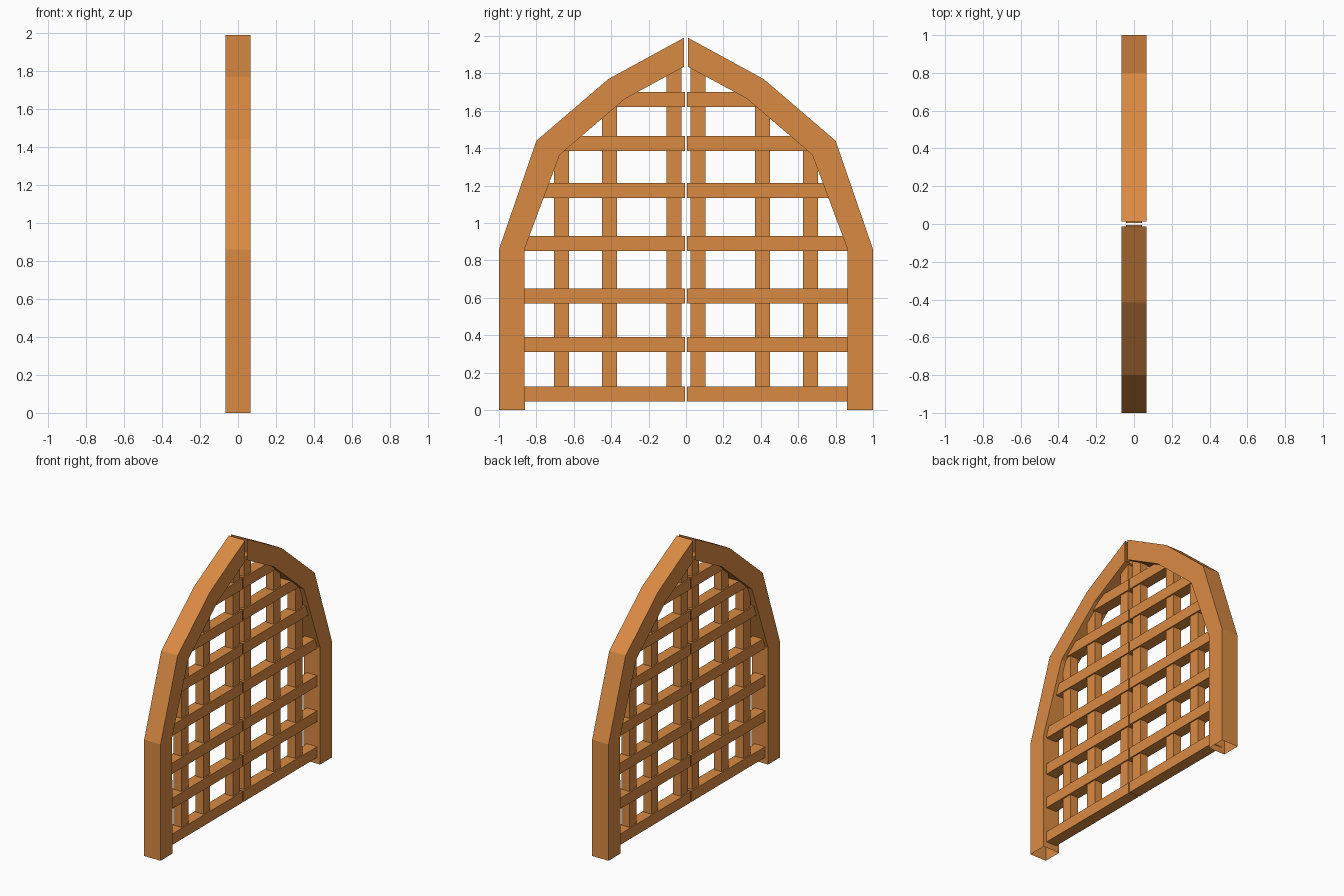
import bpy, bmesh

if "Cube" in bpy.data.objects:
    bpy.data.objects.remove(bpy.data.objects["Cube"])

wood = bpy.data.materials.new("warm_wood")
wood.diffuse_color = (0.70, 0.255, 0.055, 1)
wood.use_nodes = True
wood.node_tree.nodes["Principled BSDF"].inputs["Base Color"].default_value = wood.diffuse_color


def finish(bm, name):
    """Turn a bmesh into a wooden object mirrored to the other gate leaf."""
    bmesh.ops.recalc_face_normals(bm, faces=bm.faces)
    mesh = bpy.data.meshes.new(name)
    bm.to_mesh(mesh)
    bm.free()
    mesh.materials.append(wood)
    obj = bpy.data.objects.new(name, mesh)
    bpy.context.collection.objects.link(obj)
    mod = obj.modifiers.new("other_leaf", 'MIRROR')
    mod.use_axis = (False, True, False)
    mod.use_mirror_merge = False
    return obj


def bar(name, half_x, y0, y1, z0, z1):
    bm = bmesh.new()
    bmesh.ops.create_cube(bm, size=1)
    for v in bm.verts:
        v.co = (v.co.x * 2 * half_x,
                y1 if v.co.y > 0 else y0,
                z1 if v.co.z > 0 else z0)
    return finish(bm, name)


# Arched frame: outer and inner outlines joined as an open-ended square tube
outer = [(1.0, 0), (1.0, 0.86), (0.80, 1.44), (0.415, 1.77), (0.012, 1.99)]
inner = [(0.862, 0), (0.864, 0.86), (0.675, 1.365), (0.325, 1.665), (0.012, 1.835)]
T = 0.067
bm = bmesh.new()
rings = [[bm.verts.new(p) for p in ((-T, *o), (T, *o), (T, *i), (-T, *i))]
         for o, i in zip(outer, inner)]
for a, b in zip(rings, rings[1:]):
    for k in range(4):
        n = (k + 1) % 4
        bm.faces.new((a[k], a[n], b[n], b[k]))
finish(bm, "arched_frame")

# Horizontal lattice bars: bottom height and outer end
for z, end in ((0.045, 0.866), (0.31, 0.866), (0.57, 0.866), (0.85, 0.866),
               (1.135, 0.765), (1.385, 0.66), (1.62, 0.39)):
    bar("horizontal_bar", 0.042, 0.005, end, z, z + 0.08)

# Vertical lattice bars, slightly thinner: inner edge and top height
for y, top in ((0.025, 1.84), (0.37, 1.64), (0.625, 1.42)):
    bar("vertical_bar", 0.032, y, y + 0.08, 0.06, top)
